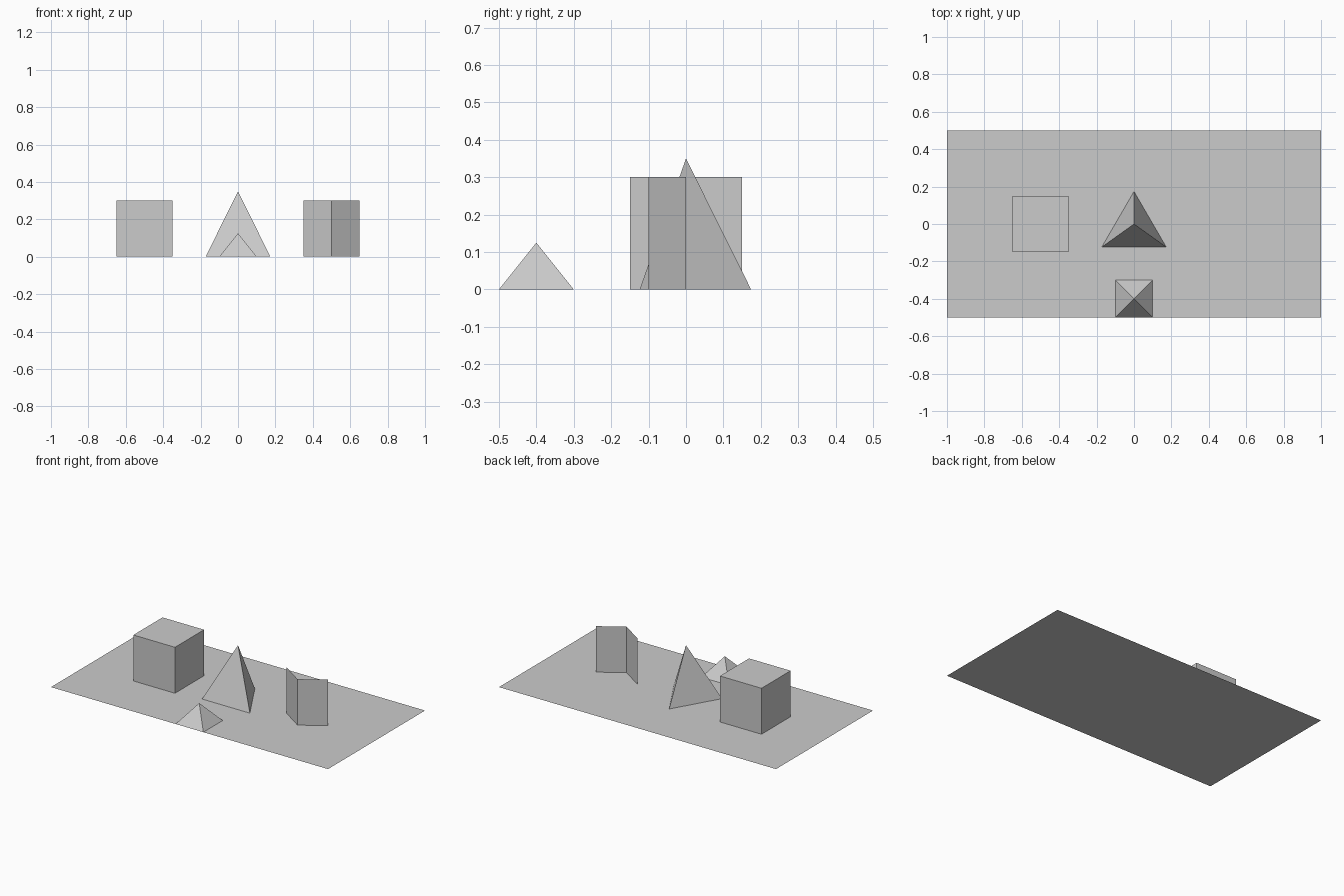
import bpy

cube = bpy.data.objects.get("Cube")
if cube:
    bpy.data.objects.remove(cube, do_unlink=True)

# Single plain colour
GREY = (0.6, 0.6, 0.6, 1.0)
grey = bpy.data.materials.new("light_grey")
grey.use_nodes = True
grey.diffuse_color = GREY
grey.node_tree.nodes["Principled BSDF"].inputs["Base Color"].default_value = GREY


def add_mesh(name, verts, faces):
    mesh = bpy.data.meshes.new(name)
    mesh.from_pydata(verts, [], faces)
    mesh.materials.append(grey)
    mesh.update()
    obj = bpy.data.objects.new(name, mesh)
    bpy.context.collection.objects.link(obj)
    return obj


def pyramid(name, base, apex):
    """Closed pyramid over a counter-clockwise base outline on the floor."""
    n = len(base)
    verts = [(x, y, 0) for x, y in base] + [apex]
    sides = [(i, (i + 1) % n, n) for i in range(n)]
    return add_mesh(name, verts, sides + [tuple(reversed(range(n)))])


def rectangle(cx, cy, hx, hy):
    return [(cx - hx, cy - hy), (cx + hx, cy - hy),
            (cx + hx, cy + hy), (cx - hx, cy + hy)]


def folded_sheet(name, path, height):
    """Upright open sheet that follows a path on the floor."""
    n = len(path)
    verts = [(x, y, z) for z in (0, height) for x, y in path]
    faces = [(i, i + 1, n + i + 1, n + i) for i in range(n - 1)]
    return add_mesh(name, verts, faces)


# Flat floor sheet
add_mesh("floor", [(x, y, 0) for x, y in rectangle(0, 0, 1, 0.5)], [(0, 1, 2, 3)])

# Box on the -x side
bpy.ops.mesh.primitive_cube_add(size=0.3, location=(-0.5, 0, 0.15))
box = bpy.context.object
box.name = "box"
box.data.materials.append(grey)

# Three-sided pyramid in the middle, small four-sided one at the front edge
pyramid("tall_pyramid", [(-0.173, -0.124), (0.173, -0.124), (0, 0.174)], (0, 0, 0.35))
pyramid("small_pyramid", rectangle(0, -0.4, 0.1, 0.1), (0, -0.4, 0.125))

# Folded screen on the +x side, its crease towards the front
folded_sheet("folded_screen", [(0.35, 0), (0.5, -0.1), (0.65, 0)], 0.3)
